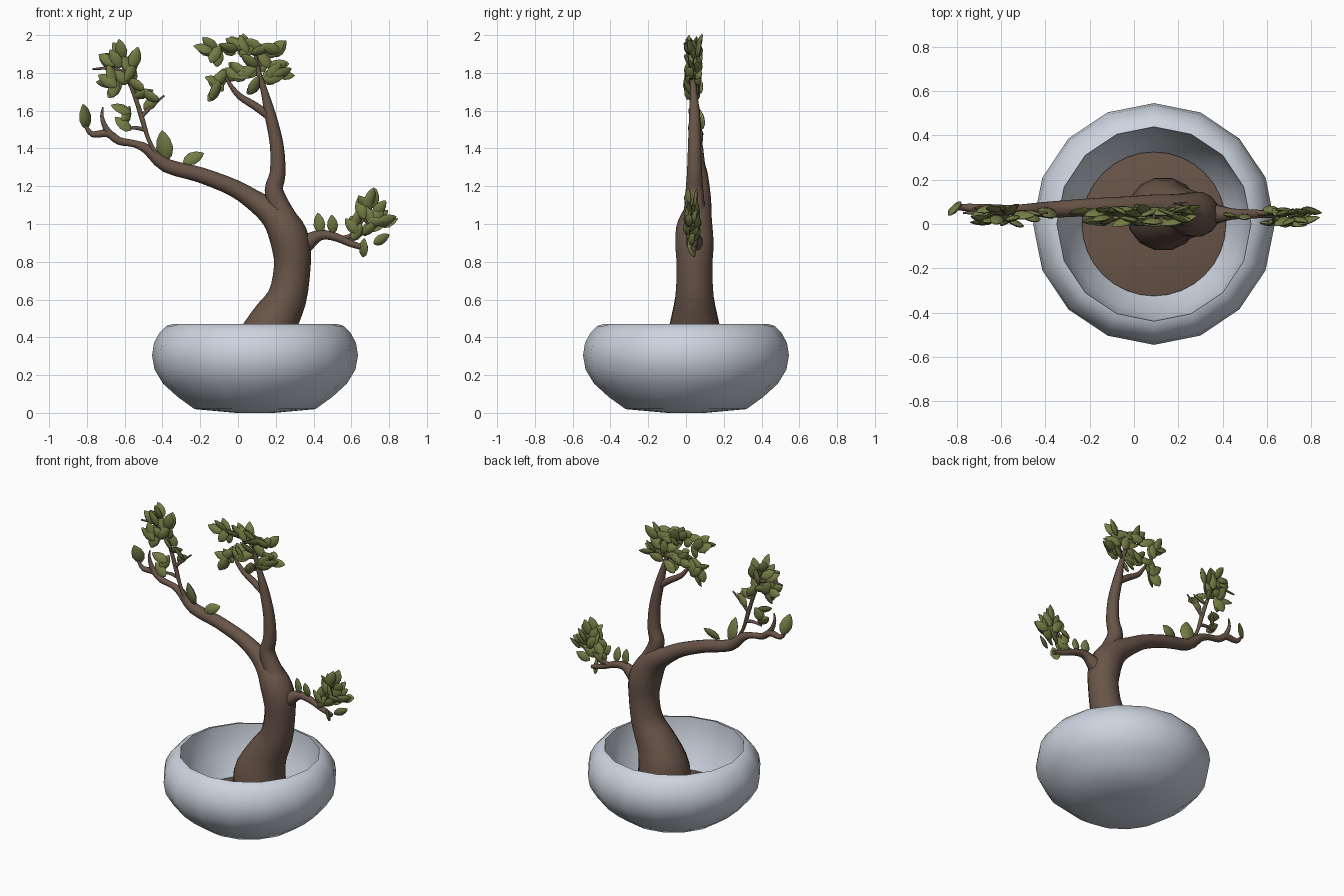
import bpy, bmesh, math, random
from mathutils import Vector, Matrix

random.seed(4)


def material(name, rgb):
    m = bpy.data.materials.new(name)
    m.diffuse_color = (*rgb, 1)
    return m


GLAZE = material("pale_glaze", (0.61, 0.66, 0.74))
BARK = material("brown_bark", (0.14, 0.09, 0.065))
LEAF = material("olive_leaf", (0.175, 0.20, 0.06))


def finish(name, bm, mat, angle=40):
    bmesh.ops.recalc_face_normals(bm, faces=bm.faces)
    me = bpy.data.meshes.new(name)
    bm.to_mesh(me)
    bm.free()
    ob = bpy.data.objects.new(name, me)
    bpy.context.collection.objects.link(ob)
    me.materials.append(mat)
    bpy.ops.object.select_all(action='DESELECT')
    ob.select_set(True)
    bpy.context.view_layer.objects.active = ob
    bpy.ops.object.shade_smooth_by_angle(angle=math.radians(angle))
    return ob


def skin(bm, rings):
    """Bridge consecutive vertex rings and close both ends."""
    n = len(rings[0])
    for a, b in zip(rings, rings[1:]):
        for i in range(n):
            j = (i + 1) % n
            bm.faces.new((a[i], a[j], b[j], b[i]))
    bm.faces.new(rings[0])
    bm.faces.new(rings[-1])


def lathe(name, profile, sides, mat, centre):
    bm = bmesh.new()
    rings = [[bm.verts.new((centre[0] + r * math.cos(2 * math.pi * i / sides),
                            centre[1] + r * math.sin(2 * math.pi * i / sides), z))
              for i in range(sides)] for r, z in profile]
    skin(bm, rings)
    return finish(name, bm, mat, 45)


def branch(name, pts, sides=10, steps=3):
    """Tapered tube through points (x, y, z, radius), rounded by a spline."""
    p = [Vector(q) for q in pts]
    p = [2 * p[0] - p[1]] + p + [2 * p[-1] - p[-2]]
    path = []
    for a, b, c, d in zip(p, p[1:], p[2:], p[3:]):
        for s in range(steps):
            t = s / steps
            path.append(0.5 * (2 * b + (c - a) * t + (2 * a - 5 * b + 4 * c - d) * t * t
                               + (3 * b - a - 3 * c + d) * t ** 3))
    path.append(p[-2])
    bm = bmesh.new()
    rings = []
    for i, q in enumerate(path):
        t = (path[min(i + 1, len(path) - 1)] - path[max(i - 1, 0)]).xyz.normalized()
        side = t.cross(Vector((0, 1, 0))).normalized()
        up = side.cross(t)
        rings.append([bm.verts.new(q.xyz + q.w * (side * math.cos(k) + up * math.sin(k)))
                      for k in (2 * math.pi * j / sides for j in range(sides))])
    skin(bm, rings)
    return finish(name, bm, BARK, 60)


def leaves(name, items, y=0.035, size=0.105, layers=(-0.018, 0.022)):
    """Pointed flat leaves centred at (x, z), aimed at an angle in the front plane."""
    bm = bmesh.new()
    prof = [(-0.5, 0.04), (-0.35, 0.21), (-0.08, 0.29), (0.2, 0.23), (0.4, 0.11), (0.5, 0.015)]
    for x, z, deg, *own in items:
        for n, dy in enumerate(layers):
            s = own[0] if own else size * random.uniform(0.95, 1.1)
            j = 0.018 * n      # the second layer is shifted and turned a little
            m = (Matrix.Translation((x + random.uniform(-j, j), y + dy + random.uniform(-0.012, 0.012),
                                     z - random.uniform(0, j)))
                 @ Matrix.Rotation(-math.radians(deg + n * random.uniform(-30, 30)), 4, 'Y')
                 @ Matrix.Rotation(random.uniform(-0.35, 0.35), 4, 'Z')
                 @ Matrix.Rotation(random.uniform(-0.65, 0.65), 4, 'X'))
            skin(bm, [[bm.verts.new(m @ Vector((s * l, s * w * 0.4 * math.sin(k), s * w * math.cos(k))))
                       for k in (math.pi * i / 4 for i in range(8))] for l, w in prof])
    return finish(name, bm, LEAF, 50)


# Pot with rounded belly, and the soil inside
lathe("pot", [(0.10, 0.0), (0.32, 0.02), (0.41, 0.085), (0.487, 0.155), (0.532, 0.23),
              (0.545, 0.305), (0.535, 0.37), (0.505, 0.425), (0.47, 0.46), (0.438, 0.47),
              (0.432, 0.39), (0.40, 0.28), (0.345, 0.17), (0.30, 0.10)], 16, GLAZE, (0.09, 0))
lathe("soil", [(0.31, 0.10), (0.325, 0.16), (0.24, 0.175), (0.10, 0.185)], 32, BARK, (0.09, 0))

# Trunk running on into the long left limb
branch("trunk", [(0.135, 0.045, 0.12, 0.165), (0.135, 0.045, 0.32, 0.165), (0.185, 0.045, 0.47, 0.132),
                 (0.26, 0.045, 0.61, 0.104), (0.287, 0.045, 0.77, 0.097), (0.282, 0.045, 0.88, 0.103),
                 (0.252, 0.045, 0.97, 0.099), (0.19, 0.06, 1.05, 0.078), (0.10, 0.078, 1.115, 0.057),
                 (-0.02, 0.08, 1.19, 0.046), (-0.20, 0.075, 1.26, 0.041), (-0.38, 0.065, 1.31, 0.037),
                 (-0.48, 0.065, 1.395, 0.027), (-0.55, 0.067, 1.425, 0.019), (-0.63, 0.068, 1.44, 0.021),
                 (-0.69, 0.07, 1.48, 0.021), (-0.77, 0.075, 1.475, 0.016), (-0.81, 0.07, 1.52, 0.008)], 14)
# Middle limb and its fork
branch("middle_limb", [(0.28, 0.045, 0.96, 0.078), (0.225, 0.045, 1.08, 0.058), (0.19, 0.045, 1.18, 0.049),
                       (0.21, 0.045, 1.27, 0.042), (0.205, 0.045, 1.42, 0.036), (0.17, 0.045, 1.58, 0.030),
                       (0.14, 0.04, 1.70, 0.019), (0.11, 0.035, 1.80, 0.014), (0.09, 0.035, 1.90, 0.008)])
branch("middle_fork", [(0.18, 0.045, 1.56, 0.022), (0.09, 0.045, 1.625, 0.021), (0.01, 0.045, 1.675, 0.017),
                       (-0.04, 0.04, 1.735, 0.011), (-0.07, 0.04, 1.79, 0.006)])
# Low right limb
branch("right_limb", [(0.28, 0.045, 0.84, 0.07), (0.37, 0.045, 0.905, 0.045), (0.44, 0.045, 0.942, 0.027),
                      (0.52, 0.045, 0.93, 0.022), (0.60, 0.045, 0.895, 0.018), (0.685, 0.04, 0.87, 0.014)])
# Twigs: name and path in the front plane (x, z, radius)
TWIGS = {
    "right_twig": [(0.53, 0.92, 0.015), (0.60, 0.94, 0.012), (0.66, 1.02, 0.008), (0.69, 1.10, 0.005)],
    "left_riser": [(-0.41, 1.33, 0.015), (-0.47, 1.44, 0.011), (-0.505, 1.55, 0.014), (-0.54, 1.66, 0.012),
                   (-0.59, 1.79, 0.010), (-0.64, 1.92, 0.006)],
    "left_twig_a": [(-0.51, 1.57, 0.013), (-0.46, 1.62, 0.010), (-0.39, 1.68, 0.005)],
    "left_twig_b": [(-0.49, 1.50, 0.012), (-0.55, 1.51, 0.010), (-0.61, 1.50, 0.006)],
    "left_twig_c": [(-0.59, 1.80, 0.012), (-0.68, 1.825, 0.010), (-0.77, 1.82, 0.005)],
    "left_spur": [(-0.66, 1.46, 0.02), (-0.70, 1.51, 0.016), (-0.72, 1.57, 0.010), (-0.715, 1.62, 0.004)],
}
for name, pts in TWIGS.items():
    y = 0.065 if name == "left_spur" else 0.05
    branch(name, [(x, y, z, r) for x, z, r in pts], 7)

# Leaves: (x, z, angle, optional length)
leaves("top_leaves", [(-0.185, 1.93, 165), (-0.15, 1.955, 140), (-0.12, 1.90, 60), (-0.05, 1.935, 160),
                      (-0.02, 1.955, 150), (0.03, 1.955, 115), (0.05, 1.92, 40), (0.08, 1.95, 150),
                      (0.12, 1.92, 20), (0.17, 1.93, 160), (0.205, 1.935, 40), (0.235, 1.80, 25),
                      (0.19, 1.81, 50), (0.21, 1.84, 20), (0.14, 1.87, 130), (0.06, 1.865, 140),
                      (0.0, 1.82, 140), (0.19, 1.775, 10), (0.05, 1.81, 20), (0.085, 1.735, 65)])
leaves("fork_leaves", [(-0.13, 1.76, 160), (-0.095, 1.775, 50), (-0.12, 1.71, 65), (-0.03, 1.80, 150),
                       (0.03, 1.79, 10)])
leaves("left_leaves", [(-0.62, 1.925, 100), (-0.69, 1.87, 150), (-0.65, 1.875, 120), (-0.545, 1.88, 75, 0.12),
                       (-0.59, 1.85, 110), (-0.67, 1.79, 110), (-0.69, 1.76, 150), (-0.655, 1.73, 80, 0.12),
                       (-0.62, 1.78, 140), (-0.57, 1.80, 60), (-0.54, 1.74, 150)])
leaves("left_low_leaves", [(-0.50, 1.69, 20), (-0.46, 1.64, 40), (-0.47, 1.68, 150), (-0.62, 1.61, 160),
                           (-0.59, 1.575, 70), (-0.61, 1.53, 140)], layers=(0.005,))
leaves("right_leaves", [(0.60, 0.99, 130), (0.63, 1.03, 70), (0.65, 1.08, 110), (0.70, 1.14, 70),
                        (0.67, 1.11, 130), (0.74, 1.05, 60), (0.785, 1.02, 20), (0.70, 0.98, 40),
                        (0.73, 1.01, 10), (0.63, 0.96, 60), (0.69, 1.05, 110), (0.75, 1.085, 50)], 0.03)
leaves("right_limb_leaves", [(0.43, 1.005, 98, 0.11), (0.50, 1.0, 95, 0.1), (0.76, 0.92, 30, 0.1),
                             (0.665, 0.875, 85)], layers=(0,))
leaves("limb_leaves", [(-0.39, 1.415, 98, 0.165), (-0.235, 1.35, 25, 0.12), (-0.81, 1.57, 100, 0.14)],
       0.06, layers=(0,))
